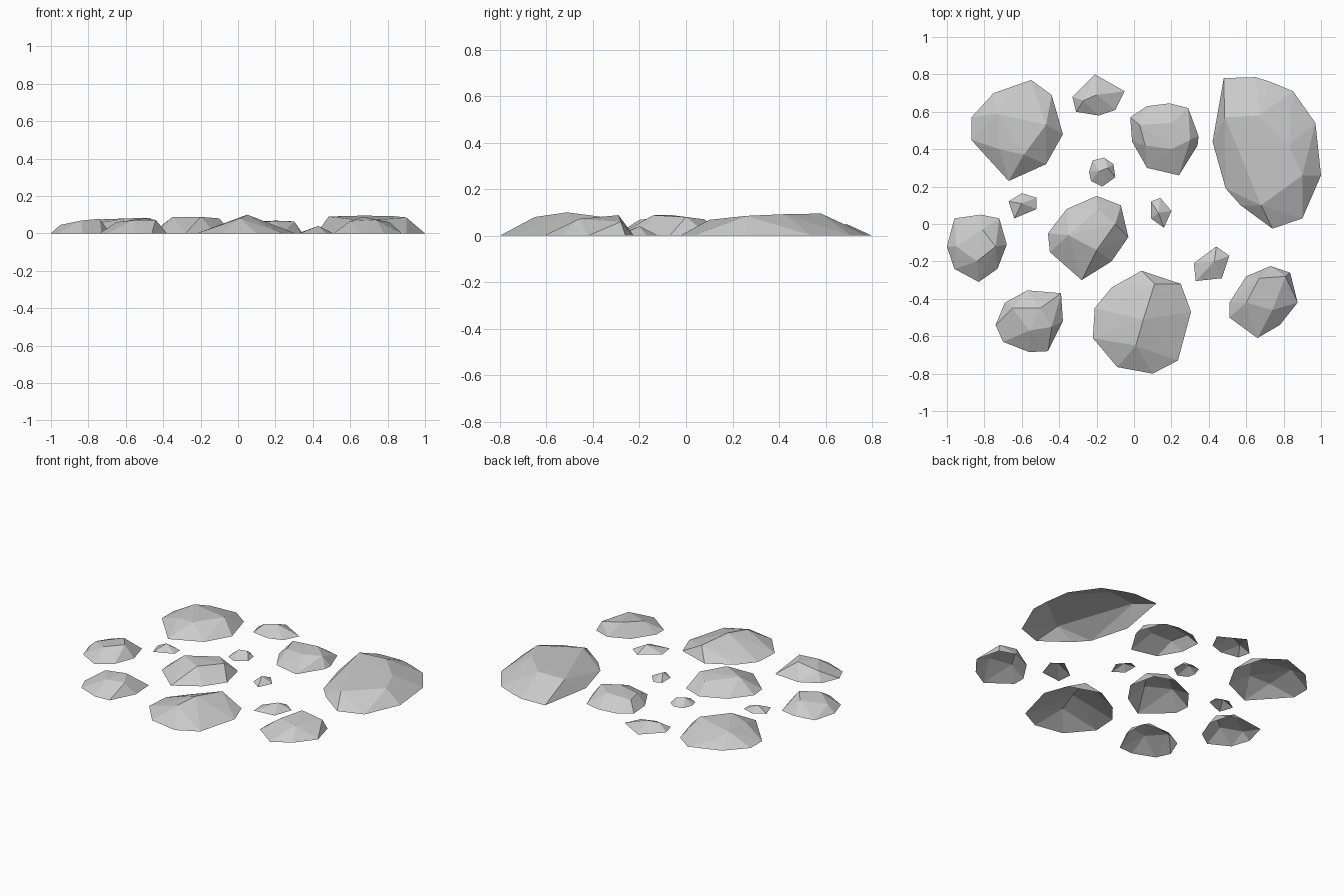
import bpy, bmesh

stone_grey = bpy.data.materials.new("stone grey")
stone_grey.diffuse_color = (0.6, 0.6, 0.6, 1)


def stone(name, outline, crown):
    """Faceted dome over a ground outline, open underneath."""
    bm = bmesh.new()
    for x, y in outline:
        bm.verts.new((x, y, 0))
    for p in crown:
        bm.verts.new(p)
    bmesh.ops.convex_hull(bm, input=bm.verts[:])
    bmesh.ops.recalc_face_normals(bm, faces=bm.faces[:])
    # remove the flat underside and any unused points
    base = [f for f in bm.faces if all(v.co.z < 1e-5 for v in f.verts)]
    bmesh.ops.delete(bm, geom=base, context='FACES')
    loose = [v for v in bm.verts if not v.link_faces]
    bmesh.ops.delete(bm, geom=loose, context='VERTS')
    mesh = bpy.data.meshes.new(name)
    bm.to_mesh(mesh)
    bm.free()
    mesh.materials.append(stone_grey)
    bpy.context.collection.objects.link(bpy.data.objects.new(name, mesh))


# Large stones
stone("large_stone_back_right",
      [(.42, .44), (.48, .78), (.65, .785), (.73, .76), (.85, .71), (.97, .54),
       (1, .26), (.9, .03), (.74, -.025), (.57, .1), (.49, .19)],
      [(.485, .57, .09), (.67, .58, .095), (.83, .42, .092), (.9, .26, .085),
       (.68, .1, .068)])
stone("large_stone_front",
      [(-.21, -.45), (-.12, -.34), (.04, -.25), (.25, -.32), (.305, -.47),
       (.27, -.6), (.235, -.73), (.1, -.8), (-.09, -.765), (-.22, -.61)],
      [(.05, -.51, .1), (.11, -.32, .075), (.01, -.65, .08)])
stone("large_stone_back_left",
      [(-.87, .57), (-.75, .7), (-.55, .77), (-.44, .69), (-.38, .48),
       (-.47, .32), (-.67, .23), (-.87, .45)],
      [(-.73, .59, .075), (-.68, .68, .045), (-.47, .53, .083),
       (-.59, .37, .08), (-.72, .4, .06)])
stone("large_stone_middle",
      [(-.46, -.05), (-.36, .08), (-.2, .15), (-.07, .1), (-.03, -.07),
       (-.12, -.2), (-.28, -.3), (-.45, -.15)],
      [(-.35, -.06, .088), (-.1, 0, .08), (-.2, -.14, .088), (-.19, .08, .07)])

# Medium stones
stone("medium_stone_back",
      [(-.02, .57), (.07, .63), (.19, .645), (.29, .62), (.345, .47),
       (.34, .42), (.24, .26), (.07, .3), (-.01, .44)],
      [(.03, .53, .06), (.2, .54, .068), (.3, .45, .064), (.2, .4, .066),
       (.06, .42, .055)])
stone("medium_stone_left",
      [(-1, -.12), (-.96, .03), (-.82, .05), (-.72, .03), (-.68, -.11),
       (-.73, -.24), (-.83, -.31), (-.96, -.24)],
      [(-.81, -.03, .07), (-.74, -.12, .078), (-.84, -.2, .068),
       (-.95, -.12, .045)])
stone("medium_stone_front_left",
      [(-.74, -.54), (-.69, -.42), (-.57, -.355), (-.39, -.37), (-.38, -.52),
       (-.46, -.68), (-.56, -.685), (-.7, -.63)],
      [(-.65, -.45, .06), (-.5, -.45, .08), (-.44, -.55, .072),
       (-.56, -.57, .07)])
stone("medium_stone_front_right",
      [(.51, -.42), (.6, -.28), (.73, -.225), (.835, -.26), (.875, -.42),
       (.78, -.54), (.66, -.61), (.51, -.5)],
      [(.67, -.29, .088), (.81, -.28, .06), (.74, -.46, .072),
       (.6, -.42, .065)])

# Small stones
stone("small_stone_back",
      [(-.33, .68), (-.21, .8), (-.05, .71), (-.1, .61), (-.19, .58),
       (-.31, .6)],
      [(-.2, .69, .05), (-.27, .66, .042)])
stone("small_stone_front",
      [(.32, -.21), (.44, -.12), (.51, -.17), (.47, -.29), (.33, -.305)],
      [(.43, -.2, .04)])

# Pebbles
stone("pebble_back",
      [(-.24, .28), (-.22, .34), (-.16, .355), (-.11, .32), (-.1, .25),
       (-.17, .2), (-.23, .23)],
      [(-.19, .28, .04), (-.14, .3, .036)])
stone("pebble_left",
      [(-.67, .12), (-.6, .165), (-.52, .14), (-.52, .08), (-.64, .03)],
      [(-.6, .11, .035)])
stone("pebble_right",
      [(.09, .12), (.14, .14), (.2, .07), (.16, -.02), (.09, .03)],
      [(.13, .06, .035)])
